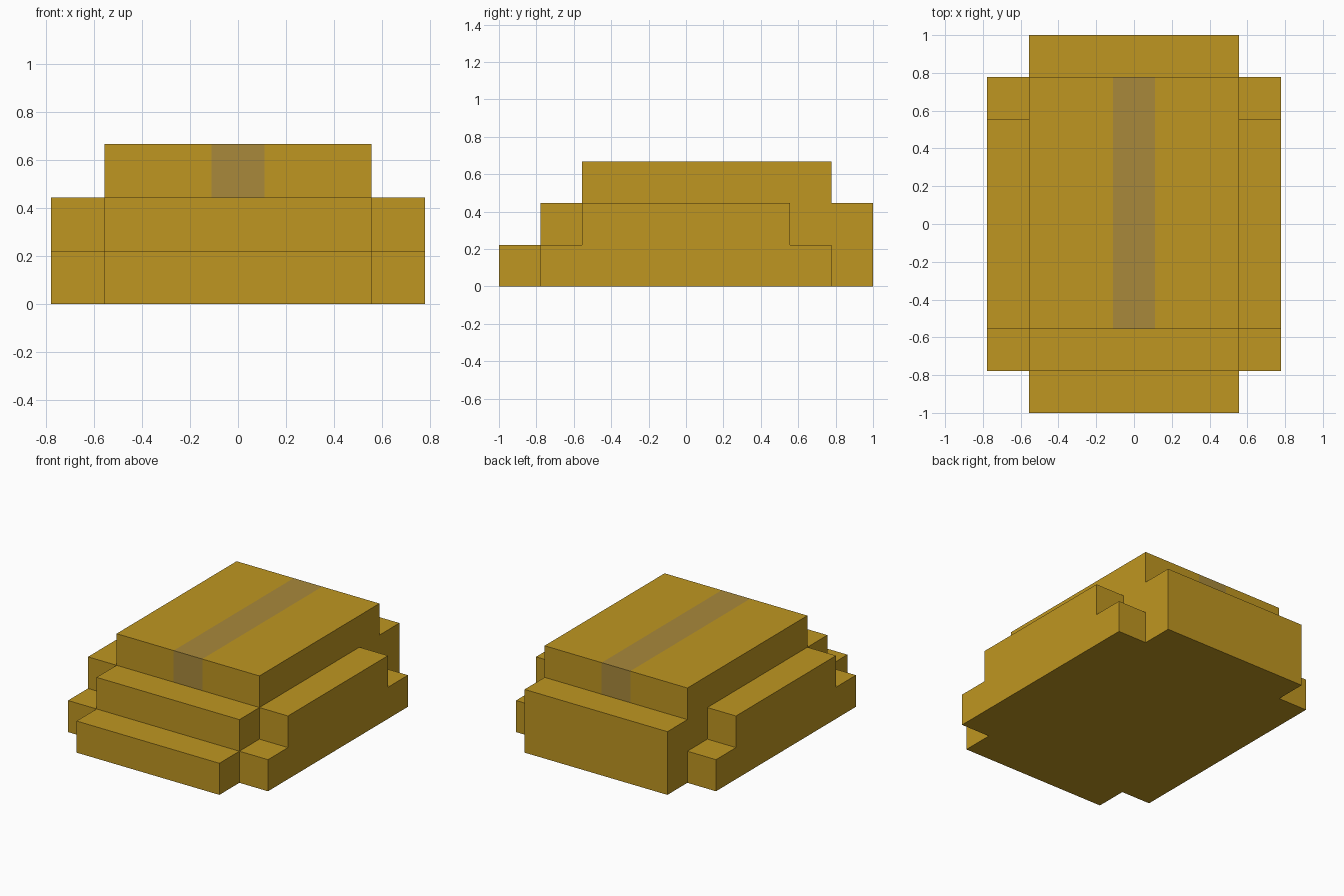
import bpy
import bmesh

cube = bpy.data.objects.get("Cube")
if cube:
    bpy.data.objects.remove(cube, do_unlink=True)

U = 2 / 9  # one step of the stair-like form


def material(name, rgb):
    mat = bpy.data.materials.new(name)
    mat.use_nodes = True
    mat.diffuse_color = (*rgb, 1)
    mat.node_tree.nodes["Principled BSDF"].inputs["Base Color"].default_value = (*rgb, 1)
    return mat


gold = material("gold", (0.52, 0.305, 0.015))
dull_gold = material("dull_gold", (0.393, 0.25, 0.044))


def extrude_profile(name, profile, x0, x1, cuts=()):
    """Extrude a (y, z) outline, given in steps, along x; cut it at the given x."""
    bm = bmesh.new()
    face = bm.faces.new([bm.verts.new((x0 * U, y * U, z * U)) for y, z in profile])
    ext = bmesh.ops.extrude_face_region(bm, geom=[face])["geom"]
    moved = [g for g in ext if isinstance(g, bmesh.types.BMVert)]
    bmesh.ops.translate(bm, verts=moved, vec=((x1 - x0) * U, 0, 0))
    for x in cuts:
        geom = bm.verts[:] + bm.edges[:] + bm.faces[:]
        bmesh.ops.bisect_plane(bm, geom=geom, plane_co=(x * U, 0, 0), plane_no=(1, 0, 0))
    bmesh.ops.recalc_face_normals(bm, faces=bm.faces[:])
    mesh = bpy.data.meshes.new(name)
    bm.to_mesh(mesh)
    bm.free()
    mesh.materials.append(gold)
    obj = bpy.data.objects.new(name, mesh)
    bpy.context.collection.objects.link(obj)
    return obj


# Central body: two steps at the front, one at the back
body = extrude_profile(
    "body",
    [(-4.5, 0), (-4.5, 1), (-3.5, 1), (-3.5, 2), (-2.5, 2), (-2.5, 3),
     (3.5, 3), (3.5, 2), (4.5, 2), (4.5, 0)],
    -2.5, 2.5, cuts=(-0.5, 0.5))

# Stripe over the top block, running down its front and back
body.data.materials.append(dull_gold)
for poly in body.data.polygons:
    if abs(poly.center.x) < 0.5 * U and poly.center.z > 2.1 * U:
        poly.material_index = 1

# Stepped side blocks
side_profile = [(-3.5, 0), (-3.5, 1), (-2.5, 1), (-2.5, 2),
                (2.5, 2), (2.5, 1), (3.5, 1), (3.5, 0)]
for name, s in (("left_side", 1), ("right_side", -1)):
    extrude_profile(name, side_profile, 2.5 * s, 3.5 * s)
